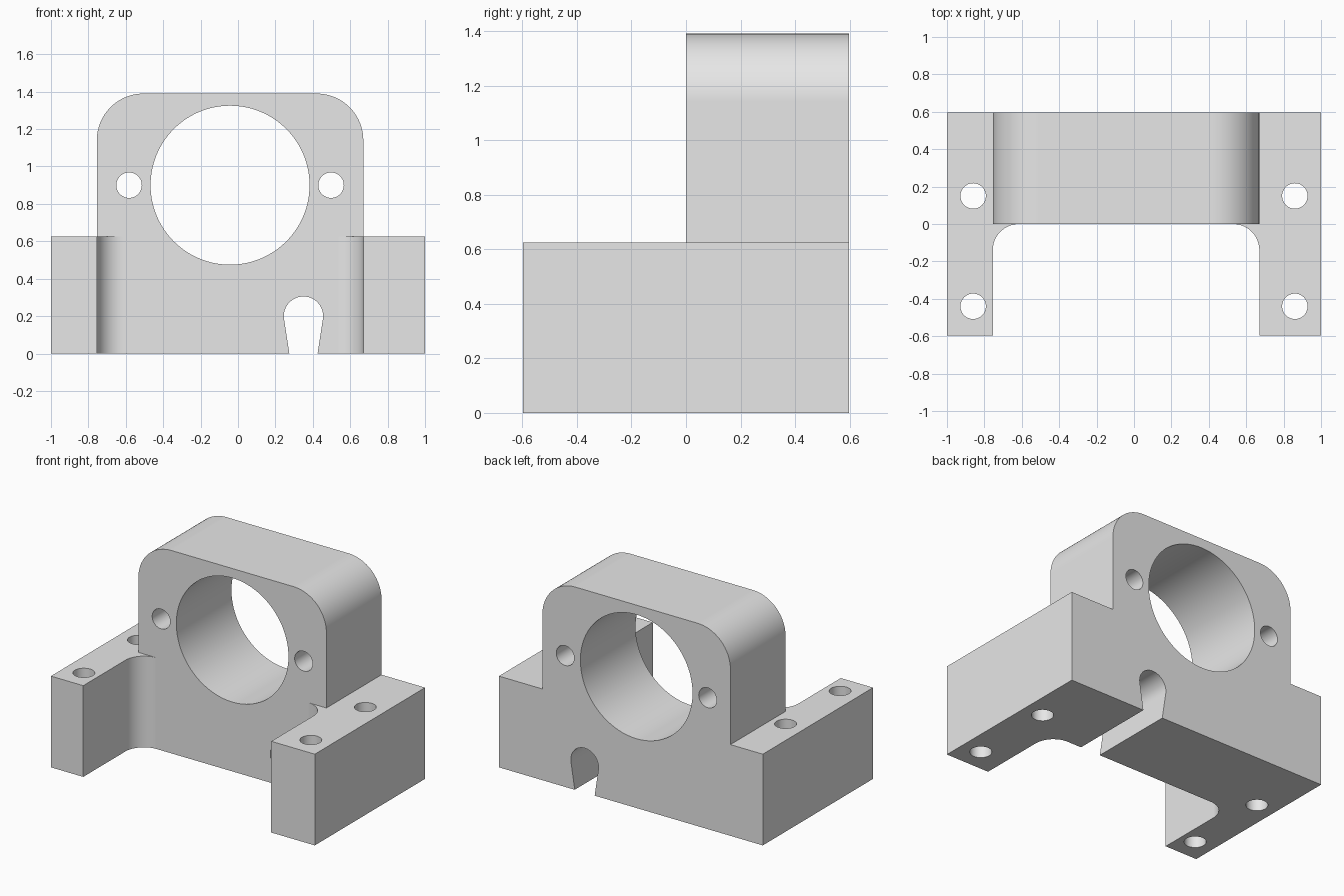
import bpy, bmesh
from math import cos, sin, radians

if "Cube" in bpy.data.objects:
    bpy.data.objects.remove(bpy.data.objects["Cube"], do_unlink=True)

grey = bpy.data.materials.new("plain grey")
grey.use_nodes = True
grey.diffuse_color = (0.8, 0.8, 0.8, 1)
grey.node_tree.nodes["Principled BSDF"].inputs["Base Color"].default_value = (0.8, 0.8, 0.8, 1)

LEFT, RIGHT = -0.755, 0.67       # sides of the upright
MID = (LEFT + RIGHT) / 2
BACK, FOOT_TOP, TOP = 0.597, 0.625, 1.39
BORE_Z = 0.9


def arc(cx, cy, r, start, end, steps=24):
    angles = [radians(start + (end - start) * i / steps) for i in range(steps + 1)]
    return [(cx + r * cos(a), cy + r * sin(a)) for a in angles]


def circle(cx, cy, r, steps=48):
    return arc(cx, cy, r, 0, 360, steps)[:-1]


def prism(name, outline, axis, lo, hi):
    """Extrude a closed outline along y (outline in x, z) or z (outline in x, y)."""
    bm = bmesh.new()
    place = (lambda u, v, d: (u, d, v)) if axis == "y" else (lambda u, v, d: (u, v, d))
    face = bm.faces.new([bm.verts.new(place(u, v, lo)) for u, v in outline])
    moved = bmesh.ops.extrude_face_region(bm, geom=[face])["geom"]
    verts = [g for g in moved if isinstance(g, bmesh.types.BMVert)]
    bmesh.ops.translate(bm, verts=verts, vec=place(0, 0, hi - lo))
    bmesh.ops.recalc_face_normals(bm, faces=bm.faces[:])
    mesh = bpy.data.meshes.new(name)
    bm.to_mesh(mesh)
    bm.free()
    mesh.materials.append(grey)
    ob = bpy.data.objects.new(name, mesh)
    bpy.context.collection.objects.link(ob)
    return ob


def combine(target, tool, operation):
    """Apply a boolean and remove the tool."""
    mod = target.modifiers.new(operation, "BOOLEAN")
    mod.object, mod.operation, mod.solver = tool, operation, "EXACT"
    bpy.context.view_layer.objects.active = target
    bpy.ops.object.modifier_apply(modifier=mod.name)
    bpy.data.objects.remove(tool, do_unlink=True)


# U-shaped foot with filleted inner corners
fillet = 0.14
outline = [(-1, -BACK), (LEFT, -BACK)]
outline += arc(LEFT + fillet, -fillet, fillet, 180, 90)
outline += arc(RIGHT - fillet, -fillet, fillet, 90, 0)
outline += [(RIGHT, -BACK), (1, -BACK), (1, BACK), (-1, BACK)]
body = prism("bearing_bracket", outline, "z", 0, FOOT_TOP)

# Upright with rounded top corners
corner = 0.25
outline = [(LEFT, FOOT_TOP), (RIGHT, FOOT_TOP)]
outline += arc(RIGHT - corner, TOP - corner, corner, 0, 90)
outline += arc(LEFT + corner, TOP - corner, corner, 90, 180)
combine(body, prism("upright", outline, "y", 0, BACK), "UNION")

# Main bore and the two small holes beside it
combine(body, prism("bore", circle(MID, BORE_Z, 0.425, 128), "y", -1, 1), "DIFFERENCE")
for side in (-1, 1):
    hole = circle(MID + side * 0.54, BORE_Z, 0.068)
    combine(body, prism("side_hole", hole, "y", -1, 1), "DIFFERENCE")

# Keyhole slot in the underside
slot = [(0.41, -0.1)] + arc(0.35, 0.2, 0.105, -10, 190, 32) + [(0.29, -0.1)]
combine(body, prism("slot", slot, "y", -1, 1), "DIFFERENCE")

# Vertical mounting holes through the feet
for x in (-0.86, 0.86):
    for y in (-0.44, 0.15):
        combine(body, prism("mounting_hole", circle(x, y, 0.068), "z", -1, 2), "DIFFERENCE")

# Smooth curves, flat planes
bpy.ops.object.select_all(action="DESELECT")
body.select_set(True)
bpy.context.view_layer.objects.active = body
bpy.ops.object.shade_smooth_by_angle(angle=radians(30))
normals = body.modifiers.new("flat planes", "WEIGHTED_NORMAL")
normals.keep_sharp = True
